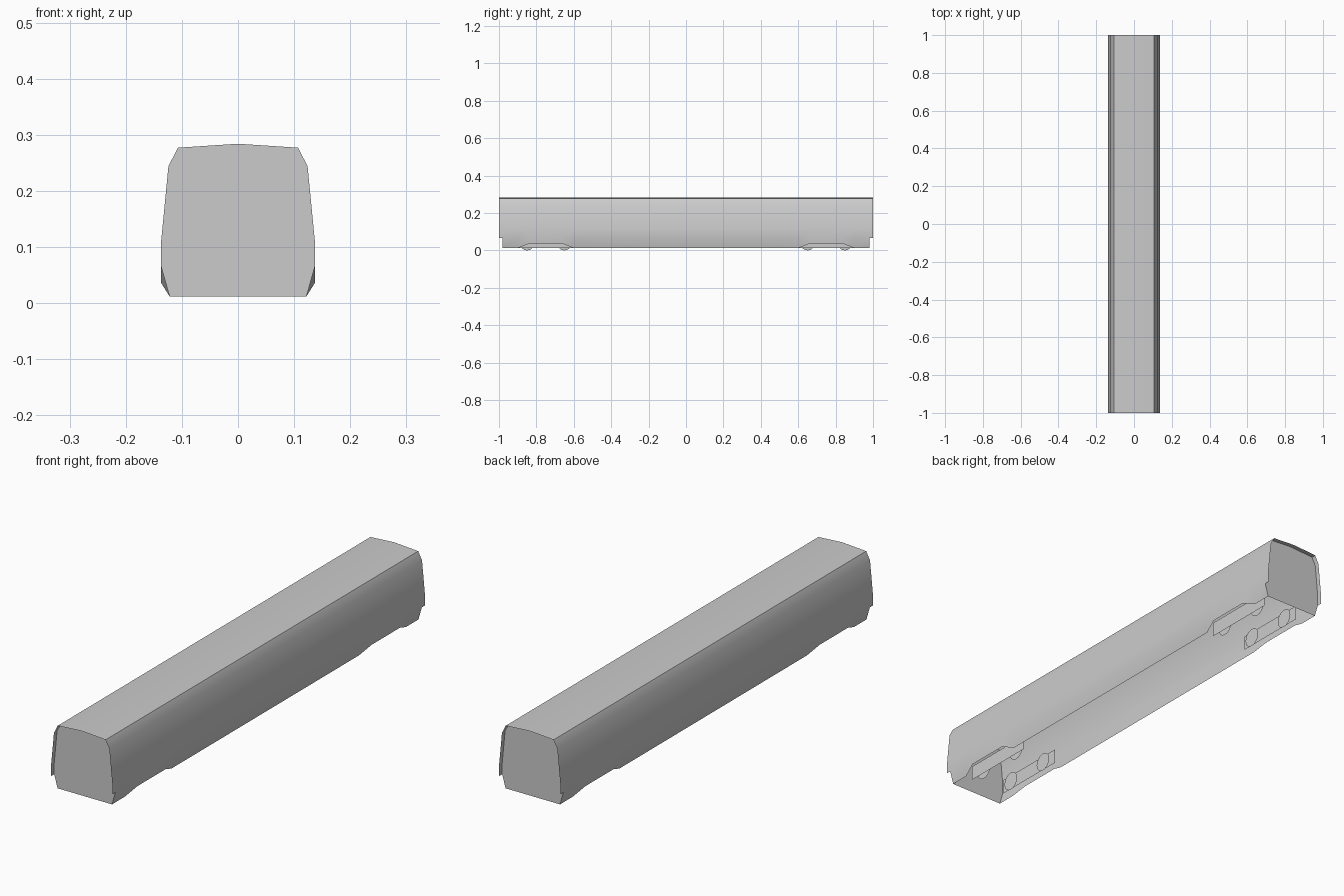
import bpy, bmesh, math

if "Cube" in bpy.data.objects:
    bpy.data.objects.remove(bpy.data.objects["Cube"])

END = 0.98            # end wall position, the body overhangs it to y = 1
TUCKED = (0.122, 0.012)   # lower skirt edge
RAISED = (0.137, 0.036)   # skirt edge where it opens over a bogie
HALF = [(0.137, 0.065), (0.137, 0.11), (0.124, 0.244), (0.107, 0.277)]
UPPER = HALF + [(0, 0.284)] + [(-x, z) for x, z in reversed(HALF)]


def new_object(name, bm):
    mesh = bpy.data.meshes.new(name)
    bm.to_mesh(mesh)
    bm.free()
    obj = bpy.data.objects.new(name, mesh)
    bpy.context.collection.objects.link(obj)
    return obj


def polygon(name, points):
    bm = bmesh.new()
    bm.faces.new([bm.verts.new(p) for p in points])
    return new_object(name, bm)


# Coach body: profile swept along y, skirt row left out of the end overhangs
half_stations = [(0.60, TUCKED), (0.66, RAISED), (0.84, RAISED),
                 (0.90, TUCKED), (END, TUCKED), (1.0, None)]
stations = [(-y, s) for y, s in reversed(half_stations)] + half_stations

bm = bmesh.new()
rows = []
for y, skirt in stations:
    ring = [bm.verts.new((x, y, z)) for x, z in UPPER]
    if skirt:
        low = [bm.verts.new((s * skirt[0], y, skirt[1])) for s in (1, -1)]
    else:
        low = None
    rows.append((ring, low))
for (a, la), (b, lb) in zip(rows, rows[1:]):
    for i in range(len(UPPER) - 1):
        bm.faces.new((a[i], b[i], b[i + 1], a[i + 1]))
    if la and lb:
        bm.faces.new((la[0], lb[0], b[0], a[0]))
        bm.faces.new((a[-1], b[-1], lb[1], la[1]))
bmesh.ops.recalc_face_normals(bm, faces=bm.faces)
roof = max(bm.faces, key=lambda f: f.calc_center_median().z)
roof.normal_update()
if roof.normal.z < 0:
    bmesh.ops.reverse_faces(bm, faces=bm.faces)
body = new_object("coach_body", bm)
bpy.context.view_layer.objects.active = body
body.select_set(True)
bpy.ops.object.shade_smooth_by_angle(angle=math.radians(30))

# End walls, set in slightly from the overhang
outline = [TUCKED] + UPPER + [(-TUCKED[0], TUCKED[1])]
for name, side in (("front_end_wall", -1), ("back_end_wall", 1)):
    polygon(name, [(-side * x, side * END, z) for x, z in reversed(outline)])

# Bogies: flat side frames with wheel discs just inside them
R = 0.039
for end, end_name in ((-1, "front"), (1, "back")):
    for side, side_name in ((-1, "left"), (1, "right")):
        tag = f"{end_name}_{side_name}"
        x, yc = side * 0.083, end * 0.75
        polygon(f"bogie_frame_{tag}",
                [(x, yc + side * dy, z) for dy, z in
                 ((-0.16, 0.014), (0.16, 0.014), (0.16, 0.075), (-0.16, 0.075))])
        for k, dy in enumerate((-0.1, 0.1), 1):
            angles = [math.tau * i / 20 - math.pi / 2 for i in range(20)]
            polygon(f"wheel_{tag}_{k}",
                    [(side * 0.07, yc + dy + side * R * math.cos(t),
                      R + R * math.sin(t)) for t in angles])
